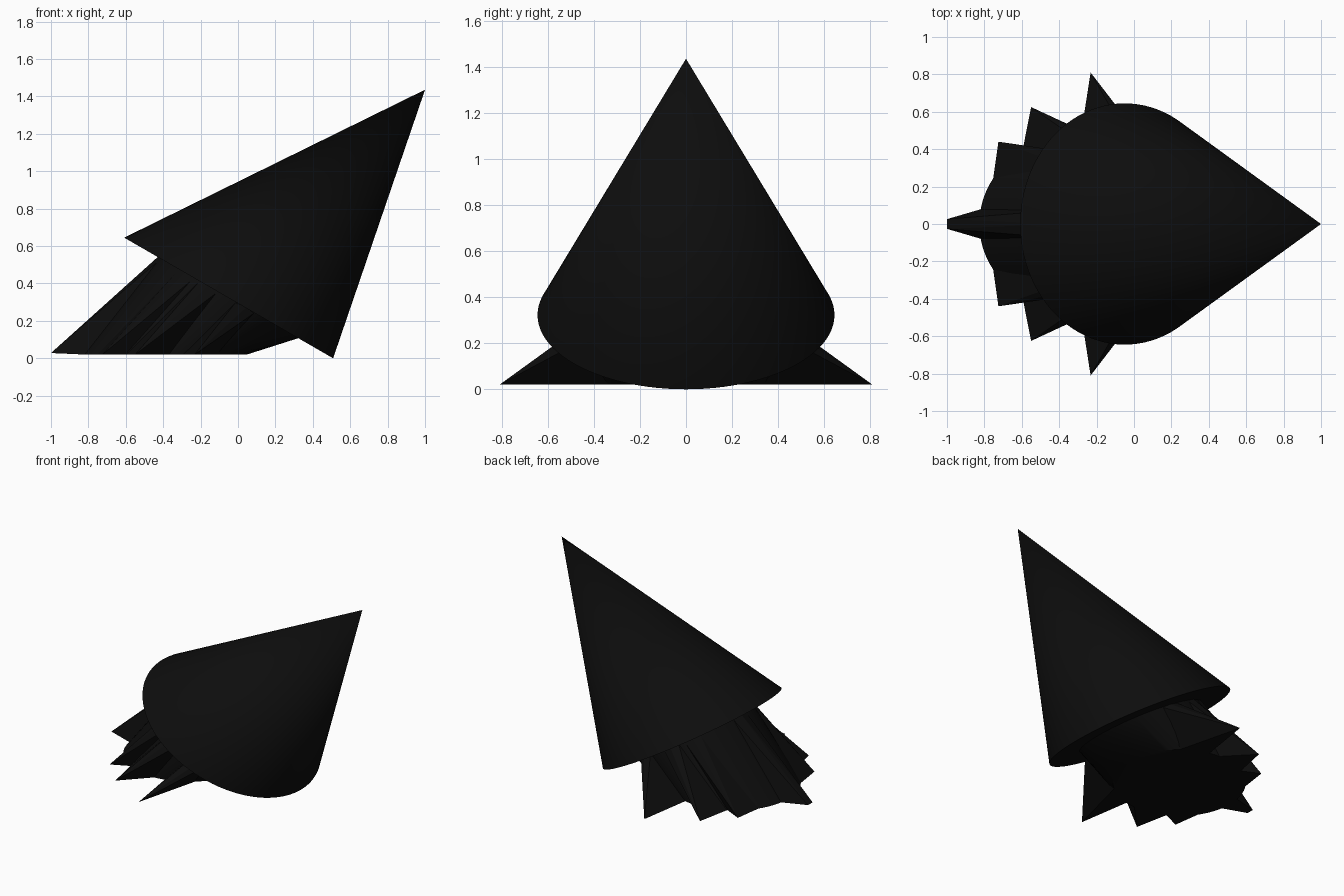
import bpy, bmesh, math
from mathutils import Vector

if "Cube" in bpy.data.objects:
    bpy.data.objects.remove(bpy.data.objects["Cube"])

black = bpy.data.materials.new("matte black")
black.diffuse_color = (0.004, 0.004, 0.004, 1)
black.use_nodes = True
black.node_tree.nodes["Principled BSDF"].inputs["Base Color"].default_value = black.diffuse_color

TILT = math.radians(30)                 # tilt of the cone's base plane
HEAD = Vector((-0.05, 0, 0.3225))       # centre of the cone's base
FOOT = Vector((-0.39, 0, 0.02))         # centre of the flat underside
R_FOOT, R_TOP = 0.437, 0.43
SIDES = 96


def on_head(angle, radius):
    """Point on the tilted base plane of the cone."""
    u, v = radius * math.cos(angle), radius * math.sin(angle)
    return HEAD + Vector((u * math.cos(TILT), v, -u * math.sin(TILT)))


def on_foot(angle, radius):
    """Point on the flat underside."""
    return FOOT + Vector((radius * math.cos(angle), radius * math.sin(angle), 0))


def finish(name, bm, smooth=False):
    bmesh.ops.recalc_face_normals(bm, faces=bm.faces)
    mesh = bpy.data.meshes.new(name)
    bm.to_mesh(mesh)
    bm.free()
    mesh.materials.append(black)
    obj = bpy.data.objects.new(name, mesh)
    bpy.context.collection.objects.link(obj)
    if smooth:
        bpy.ops.object.select_all(action='DESELECT')
        obj.select_set(True)
        bpy.context.view_layer.objects.active = obj
        bpy.ops.object.shade_smooth_by_angle(angle=math.radians(35))
    return obj


angles = [2 * math.pi * i / SIDES for i in range(SIDES)]

# Large leaning cone
bm = bmesh.new()
rim = [bm.verts.new(on_head(a, 0.645)) for a in angles]
apex = bm.verts.new((1, 0, 1.436))
bm.faces.new(rim)
for i in range(SIDES):
    bm.faces.new((rim[i], rim[(i + 1) % SIDES], apex))
finish("leaning_cone", bm, True)

# Round stem between the cone and the flat underside
bm = bmesh.new()
low = [bm.verts.new(on_foot(a, R_FOOT)) for a in angles]
top = [bm.verts.new(on_head(a, R_TOP)) for a in angles]
bm.faces.new(low)
bm.faces.new(top)
for i in range(SIDES):
    j = (i + 1) % SIDES
    bm.faces.new((low[i], low[j], top[j], top[i]))
finish("stem", bm, True)


def fin(name, tips, roots, ridge, spread):
    """Wedge from a pointed foot up to the stem's top edge."""
    pts = [Vector(t) for t in tips]
    pts += [on_foot(math.radians(a), R_FOOT - 0.002) for a in roots]
    pts += [on_head(math.radians(ridge + s), R_TOP - 0.005) for s in (-spread, spread)]
    pts.append(on_head(math.radians(ridge), R_TOP + 0.008))
    pts.append(on_head(math.radians(ridge), R_TOP - 0.1))
    bm = bmesh.new()
    verts = [bm.verts.new(p) for p in pts]
    hull = bmesh.ops.convex_hull(bm, input=verts)
    loose = [v for v in bm.verts if not v.link_faces]
    bmesh.ops.delete(bm, geom=loose, context='VERTS')
    finish(name, bm)


# Rear fin with a blunt tip
fin("rear_fin", [(-1, -0.026, 0.028), (-1, 0.026, 0.028)], (169.5, 190.5), 180, 10)

# Three pairs of side fins
side_fins = [
    ("back_side_fin", (-0.725, 0.44), (119, 146.7), 128),
    ("middle_side_fin", (-0.55, 0.625), (87, 118.6), 107),
    ("front_side_fin", (-0.232, 0.81), (50, 77), 76),
]
for name, (x, y), roots, ridge in side_fins:
    for s, side in ((1, "left"), (-1, "right")):
        fin(f"{name}_{side}", [(x, s * y, 0.02)], [s * a for a in roots], s * ridge, 8)
